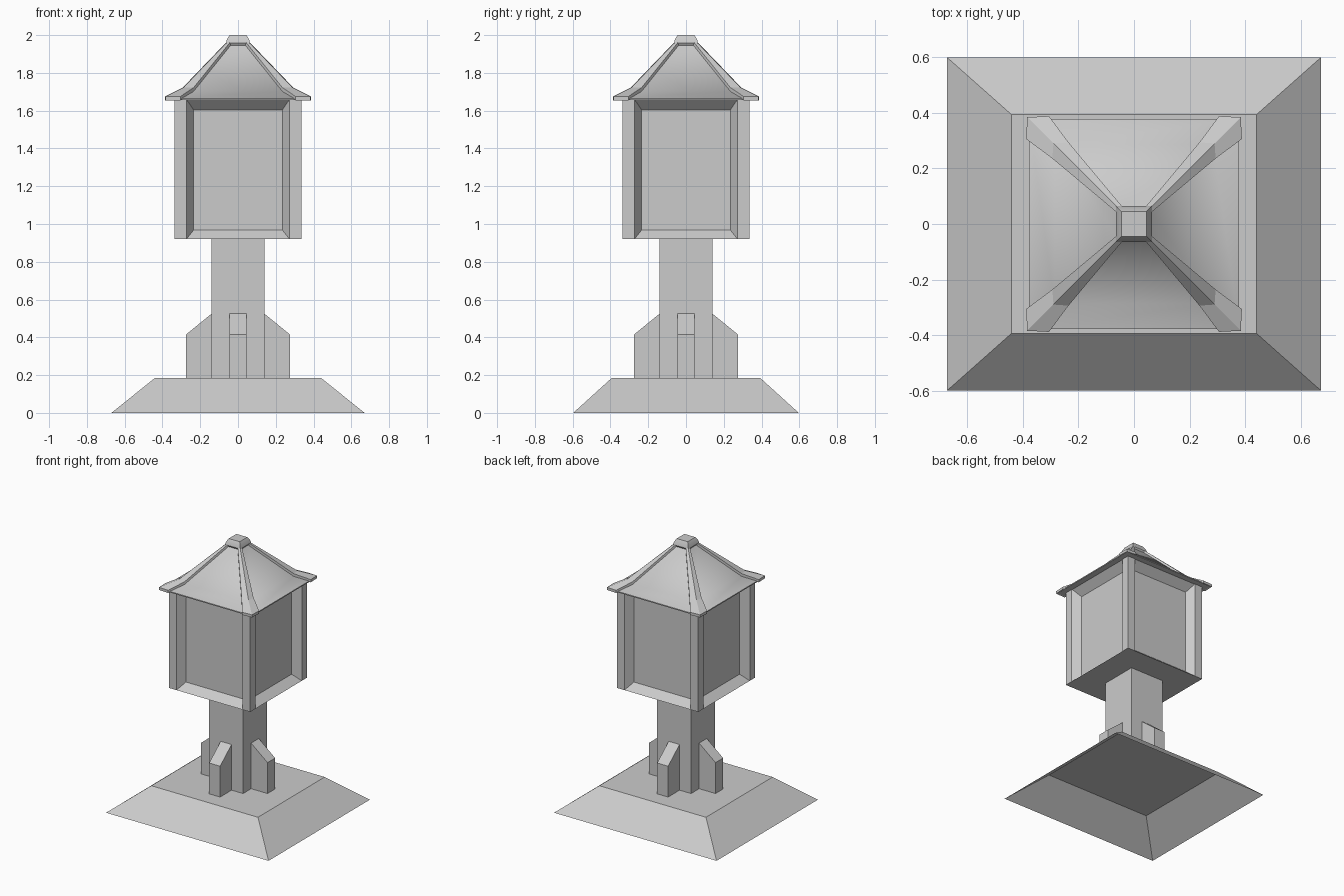
import bpy, bmesh, math
from mathutils import Matrix, Vector

if "Cube" in bpy.data.objects:
    bpy.data.objects.remove(bpy.data.objects["Cube"])


def make(name, verts, faces, turns=(0,), smooth=False):
    """Mesh object from one sector, repeated by quarter turns about z and welded."""
    bm = bmesh.new()
    for t in turns:
        rot = Matrix.Rotation(t * math.pi / 2, 3, 'Z')
        vs = [bm.verts.new(rot @ Vector(v)) for v in verts]
        for f in faces:
            bm.faces.new([vs[i] for i in f])
    bmesh.ops.remove_doubles(bm, verts=bm.verts, dist=1e-5)
    bmesh.ops.recalc_face_normals(bm, faces=bm.faces)
    me = bpy.data.meshes.new(name)
    bm.to_mesh(me)
    bm.free()
    ob = bpy.data.objects.new(name, me)
    bpy.context.collection.objects.link(ob)
    if smooth:
        bpy.ops.object.select_all(action='DESELECT')
        ob.select_set(True)
        bpy.context.view_layer.objects.active = ob
        bpy.ops.object.shade_smooth_by_angle(angle=math.radians(35))
    return ob


def loft(name, rings, top=True, bottom=True, smooth=False):
    """Stack of rectangles given as (half x, half y, z)."""
    verts = [(sx * x, sy * y, z) for x, y, z in rings
             for sx, sy in ((-1, -1), (1, -1), (1, 1), (-1, 1))]
    faces = [(4 * r + i, 4 * r + (i + 1) % 4, 4 * r + 4 + (i + 1) % 4, 4 * r + 4 + i)
             for r in range(len(rings) - 1) for i in range(4)]
    if bottom:
        faces.append((3, 2, 1, 0))
    if top:
        n = 4 * len(rings) - 4
        faces.append((n, n + 1, n + 2, n + 3))
    return make(name, verts, faces, smooth=smooth)


ALL = (0, 1, 2, 3)

# Sloped base, open underneath, and the square post
loft("base", [(0.67, 0.597, 0), (0.44, 0.393, 0.185)], bottom=False)
loft("post", [(0.14, 0.14, 0.185), (0.14, 0.14, 0.925)])

# Four buttresses around the post
prof = [(0.14, 0.185), (0.275, 0.185), (0.275, 0.415), (0.14, 0.525)]
verts = [(x, -d, z) for x in (-0.045, 0.045) for d, z in prof]
faces = [(0, 1, 2, 3), (7, 6, 5, 4)] + [(i, i + 4, (i + 1) % 4 + 4, (i + 1) % 4) for i in range(4)]
make("buttresses", verts, faces, ALL)

# Lantern box: corner posts with a recessed panel on each side
H, A, B, D = 0.335, 0.273, 0.235, 0.058
Z0, Z1, P0, P1 = 0.92, 1.66, 0.968, 1.604
verts = [(-H, -H, Z0), (-A, -H, Z0), (A, -H, Z0), (H, -H, Z0),
         (-H, -H, Z1), (-A, -H, Z1), (A, -H, Z1), (H, -H, Z1),
         (-B, D - H, P0), (B, D - H, P0), (B, D - H, P1), (-B, D - H, P1),
         (0, 0, Z0), (0, 0, Z1)]
faces = [(0, 1, 5, 4), (2, 3, 7, 6), (1, 2, 9, 8), (2, 6, 10, 9),
         (6, 5, 11, 10), (5, 1, 8, 11), (8, 9, 10, 11),
         (12, 3, 2, 1, 0), (13, 4, 5, 6, 7)]
make("lantern_box", verts, faces, ALL)

# Flared roof
loft("roof", [(0.377, 0.377, 1.657), (0.377, 0.377, 1.665), (0.285, 0.285, 1.705),
              (0.055, 0.055, 1.948)], smooth=True)

# Raised hip strips: (corner, strip width, top z), with the lower edge below the roof skin
verts, faces = [], []
for c, w, z in [(0.383, 0.078, 1.675), (0.289, 0.054, 1.722), (0.057, 0.016, 1.963)]:
    for h in (0, -0.02):
        verts += [(c - w, c + 0.004, z + h), (c, c, z + h), (c + 0.004, c - w, z + h)]
for k in (0, 6):
    for a, b in ((0, 1), (1, 2), (2, 5), (5, 4), (4, 3), (3, 0)):
        faces.append((k + a, k + b, k + b + 6, k + a + 6))
for k in (0, 12):
    faces += [(k, k + 1, k + 4, k + 3), (k + 1, k + 2, k + 5, k + 4)]
make("hip_strips", verts, faces, ALL)

# Roof cap
loft("cap", [(0.056, 0.056, 1.945), (0.064, 0.064, 1.958), (0.058, 0.058, 1.978),
             (0.045, 0.045, 2.0)], smooth=True)
